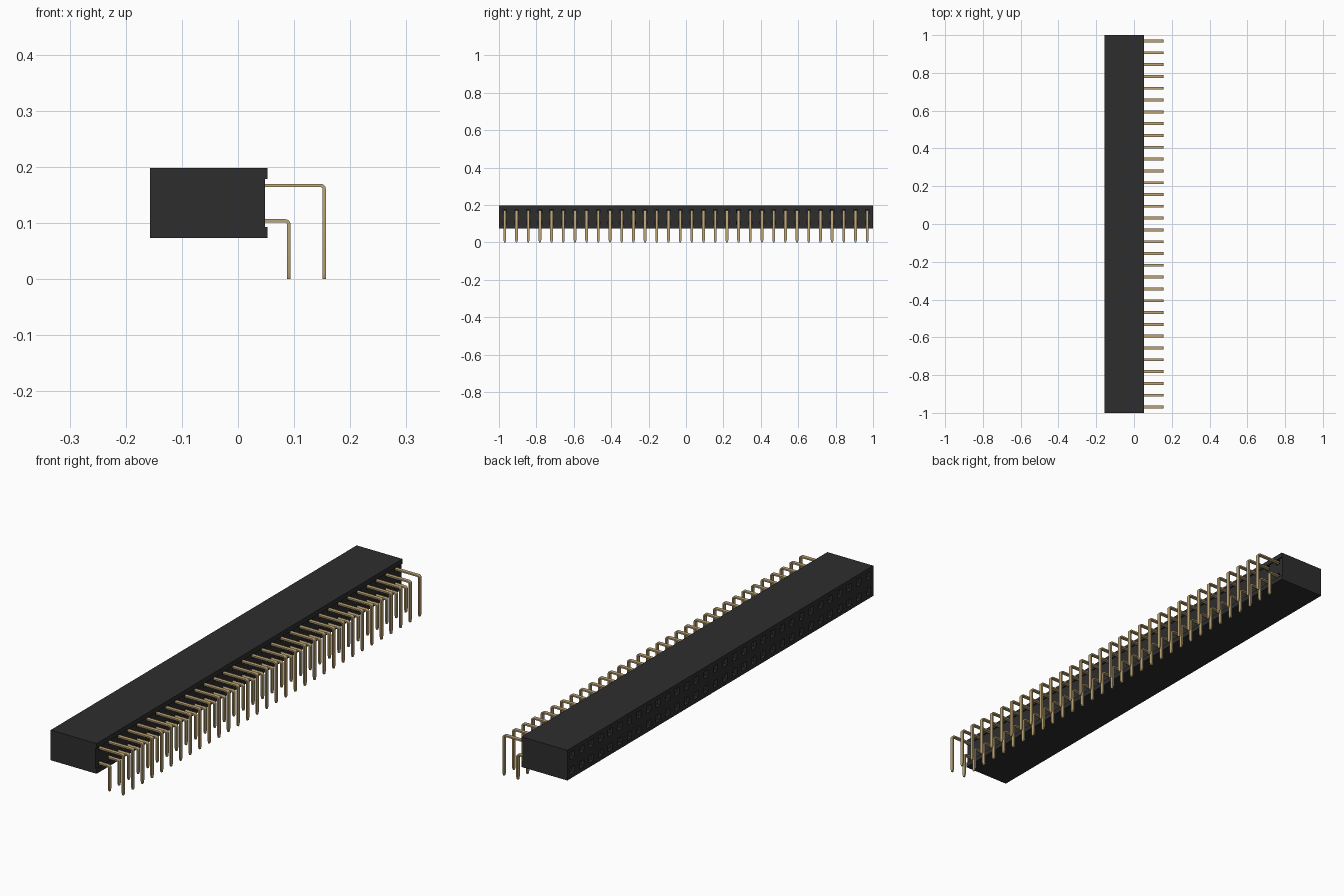
import bpy, bmesh, math
from mathutils import Vector

if "Cube" in bpy.data.objects:
    bpy.data.objects.remove(bpy.data.objects["Cube"])

COUNT, PITCH = 32, 0.0625
Z_LOW, Z_MID, Z_HIGH = 0.073, 0.1355, 0.198
X_FACE, X_REAR, X_LIP = -0.157, 0.048, 0.053


def material(name, color, rough, metal=0.0):
    m = bpy.data.materials.new(name)
    m.use_nodes = True
    m.diffuse_color = (*color, 1)
    bsdf = m.node_tree.nodes["Principled BSDF"]
    bsdf.inputs["Base Color"].default_value = (*color, 1)
    bsdf.inputs["Roughness"].default_value = rough
    bsdf.inputs["Metallic"].default_value = metal
    return m


black = material("black plastic", (0.027, 0.027, 0.027), 0.6)
gold = material("gold metal", (0.52, 0.38, 0.18), 0.4)


def finish(bm, name, mat):
    bmesh.ops.recalc_face_normals(bm, faces=bm.faces)
    me = bpy.data.meshes.new(name)
    bm.to_mesh(me)
    bm.free()
    ob = bpy.data.objects.new(name, me)
    me.materials.append(mat)
    bpy.context.collection.objects.link(ob)
    return ob


def box(bm, lo, hi):
    verts = bmesh.ops.create_cube(bm, size=1)["verts"]
    for v in verts:
        v.co = Vector([(a + b) / 2 + c * (b - a) for a, b, c in zip(lo, hi, v.co)])


def sink(bm, faces, steps):
    # Successive inward (thickness, depth) steps on each face
    for thick, depth in steps:
        bmesh.ops.inset_individual(bm, faces=faces, thickness=thick, depth=depth,
                                   use_even_offset=True)


# Housing: block cut into one cell per contact, with holes sunk on both long faces
bm = bmesh.new()
box(bm, (X_FACE, -1, Z_LOW), (X_REAR, 1, Z_HIGH))
cuts = [((0, -1 + PITCH * i, 0), (0, 1, 0)) for i in range(1, COUNT)]
cuts.append(((0, 0, Z_MID), (0, 0, 1)))
for co, no in cuts:
    bmesh.ops.bisect_plane(bm, geom=bm.verts[:] + bm.edges[:] + bm.faces[:],
                           plane_co=co, plane_no=no)
bm.normal_update()
mating = [f for f in bm.faces if f.normal.x < -0.9]
rear = [f for f in bm.faces if f.normal.x > 0.9]
sink(bm, mating, [(0.017, 0), (0.006, -0.008), (0.0002, -0.08)])
sink(bm, rear, [(0.0212, 0), (0.0002, -0.02)])
finish(bm, "housing", black)

# Lips along the upper and lower rear edges
for name, z0, z1 in (("lower_lip", Z_LOW, 0.093), ("upper_lip", 0.178, Z_HIGH)):
    bm = bmesh.new()
    box(bm, (X_REAR, -1, z0), (X_LIP, 1, z1))
    finish(bm, name, black)


def pin_row(name, x, z, half=0.003, wide=0.0075, radius=0.006):
    # Flat strip swept along a right-angle path, tapered at the tip
    stations = [((0.02, z), (0, 1), wide)]
    for i in range(5):
        a = math.radians(90 - 22.5 * i)
        d = (math.cos(a), math.sin(a))
        stations.append(((x - radius + radius * d[0], z - radius + radius * d[1]), d, wide))
    stations += [((x, 0.012), (1, 0), wide), ((x, 0), (1, 0), wide * 0.5)]
    bm = bmesh.new()
    for i in range(COUNT):
        y = -1 + PITCH * (i + 0.5)
        rings = []
        for (px, pz), (nx, nz), w in stations:
            rings.append([bm.verts.new((px + s * half * nx, y + t * w, pz + s * half * nz))
                          for s, t in ((1, 1), (1, -1), (-1, -1), (-1, 1))])
        for a, b in zip(rings, rings[1:]):
            for k in range(4):
                n = (k + 1) % 4
                bm.faces.new((a[k], a[n], b[n], b[k]))
        bm.faces.new(rings[0])
        bm.faces.new(rings[-1][::-1])
    ob = finish(bm, name, gold)
    bpy.ops.object.select_all(action='DESELECT')
    ob.select_set(True)
    bpy.context.view_layer.objects.active = ob
    bpy.ops.object.shade_smooth_by_angle(angle=math.radians(30))


# Two rows of bent contact pins
pin_row("inner_pins", 0.0905, 0.1035)
pin_row("outer_pins", 0.1535, 0.1665)
